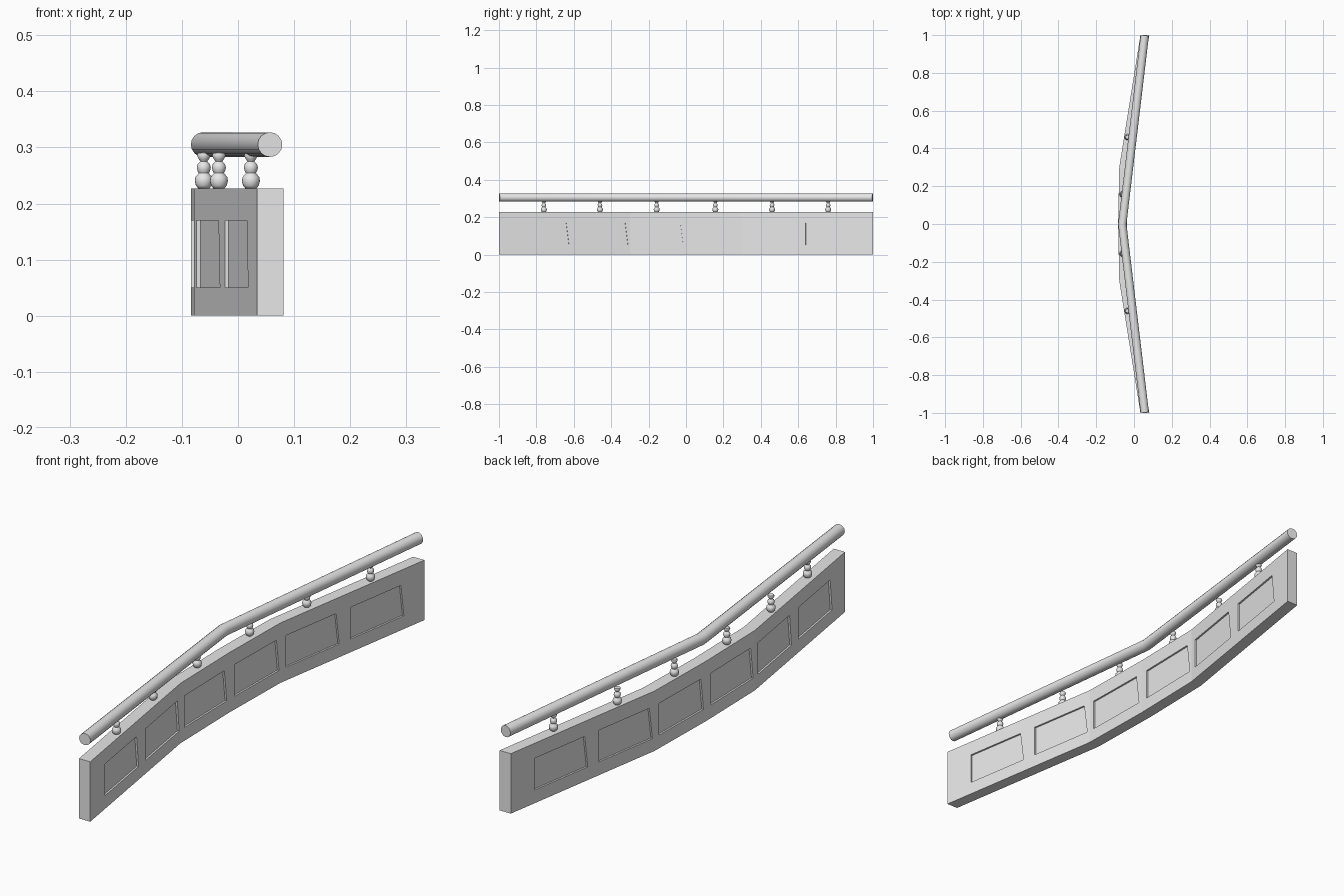
import bpy
import bmesh
from mathutils import Matrix

cube = bpy.data.objects.get("Cube")
if cube:
    bpy.data.objects.remove(cube, do_unlink=True)

stone = bpy.data.materials.new("pale grey stone")
stone.use_nodes = True
GREY = (0.8, 0.8, 0.8, 1)
stone.diffuse_color = GREY
stone.node_tree.nodes["Principled BSDF"].inputs["Base Color"].default_value = GREY

THICK = 0.047
WALL_TOP = 0.227
PANELS = [(0.03, 0.275), (0.325, 0.57), (0.64, 0.885)]


def add_object(name, bm):
    mesh = bpy.data.meshes.new(name)
    bm.to_mesh(mesh)
    bm.free()
    mesh.materials.append(stone)
    obj = bpy.data.objects.new(name, mesh)
    bpy.context.collection.objects.link(obj)
    return obj


def smooth(obj, angle):
    bpy.ops.object.select_all(action="DESELECT")
    obj.select_set(True)
    bpy.context.view_layer.objects.active = obj
    bpy.ops.object.shade_smooth_by_angle(angle=angle)


def wall_x(y):
    """Outer face of the bent wall."""
    y = abs(y)
    if y < 0.3:
        return -0.084 + 0.006 * y / 0.3
    return -0.078 + 0.112 * (y - 0.3) / 0.7


# Bent wall with recessed panels on both long sides
def build_wall():
    half = [0.3, 1] + [y for panel in PANELS for y in panel]
    ys = sorted([0] + half + [-y for y in half])
    zs = [0, 0.05, 0.17, WALL_TOP]
    spans = PANELS + [(-b, -a) for a, b in PANELS]
    low_edges = [a for a, b in spans]
    high_edges = [b for a, b in spans]
    bm = bmesh.new()

    def side_grid(offset, slant_edges, slant):
        grid = []
        for y in ys:
            column = []
            for row, z in enumerate(zs):
                py = y + slant if row == 1 and y in slant_edges else y
                column.append(bm.verts.new((wall_x(py) + offset, py, z)))
            grid.append(column)
        return grid

    outer = side_grid(0, low_edges, -0.015)
    inner = side_grid(THICK, high_edges, 0.015)
    panels = []
    last_row = len(zs) - 1
    for i in range(len(ys) - 1):
        for g in (outer, inner):
            for j in range(last_row):
                face = bm.faces.new((g[i][j], g[i + 1][j], g[i + 1][j + 1], g[i][j + 1]))
                if j == 1 and (ys[i], ys[i + 1]) in spans:
                    panels.append(face)
        for j in (0, last_row):
            bm.faces.new((outer[i][j], outer[i + 1][j], inner[i + 1][j], inner[i][j]))
    for i in (0, len(ys) - 1):
        for j in range(last_row):
            bm.faces.new((outer[i][j], inner[i][j], inner[i][j + 1], outer[i][j + 1]))
    bmesh.ops.recalc_face_normals(bm, faces=bm.faces)

    for face in bmesh.ops.extrude_discrete_faces(bm, faces=panels)["faces"]:
        face.normal_update()
        bmesh.ops.translate(bm, verts=face.verts, vec=face.normal * -0.007)
    bmesh.ops.recalc_face_normals(bm, faces=bm.faces)
    add_object("panelled_wall", bm)


# Round handrail with a single bend
def build_rail():
    curve = bpy.data.curves.new("handrail", "CURVE")
    curve.dimensions = "3D"
    curve.bevel_depth = 0.022
    curve.bevel_resolution = 6
    curve.use_fill_caps = True
    spline = curve.splines.new("POLY")
    spline.points.add(2)
    for point, (x, y) in zip(spline.points, [(0.057, -0.998), (-0.062, 0), (0.057, 0.998)]):
        point.co = (x, y, 0.305, 1)
    path = bpy.data.objects.new("handrail_path", curve)
    bpy.context.collection.objects.link(path)
    bpy.context.view_layer.update()
    evaluated = path.evaluated_get(bpy.context.evaluated_depsgraph_get())
    bm = bmesh.new()
    bm.from_mesh(bpy.data.meshes.new_from_object(evaluated))
    bmesh.ops.remove_doubles(bm, verts=bm.verts, dist=0.0001)
    bmesh.ops.recalc_face_normals(bm, faces=bm.faces)
    for face in bm.faces:
        face.material_index = 0
    bpy.data.objects.remove(path, do_unlink=True)
    smooth(add_object("handrail", bm), 0.6)


# Turned baluster: large ball, flattened ball, small flared cap
PROFILE = [(0, 0.226), (0.010, 0.227), (0.014, 0.232), (0.016, 0.240), (0.015, 0.247),
           (0.009, 0.254), (0.011, 0.258), (0.0125, 0.264), (0.011, 0.270), (0.006, 0.275),
           (0.009, 0.279), (0.012, 0.285), (0.0105, 0.290), (0, 0.292)]


def build_baluster(name, x, y):
    bm = bmesh.new()
    verts = [bm.verts.new((r, 0, z)) for r, z in PROFILE]
    edges = [bm.edges.new(pair) for pair in zip(verts, verts[1:])]
    bmesh.ops.spin(bm, geom=verts + edges, cent=(0, 0, 0), axis=(0, 0, 1),
                   angle=6.283185, steps=20)
    bmesh.ops.remove_doubles(bm, verts=bm.verts, dist=0.0001)
    bmesh.ops.recalc_face_normals(bm, faces=bm.faces)
    bmesh.ops.transform(bm, matrix=Matrix.Translation((x, y, 0)), verts=bm.verts)
    smooth(add_object(name, bm), 0.9)


build_wall()
build_rail()
for number, (x, y) in enumerate([(-0.061, 0.157), (-0.034, 0.46), (0.023, 0.76)], 1):
    for end, sign in (("front", -1), ("back", 1)):
        build_baluster(f"{end}_baluster_{number}", x, y * sign)
